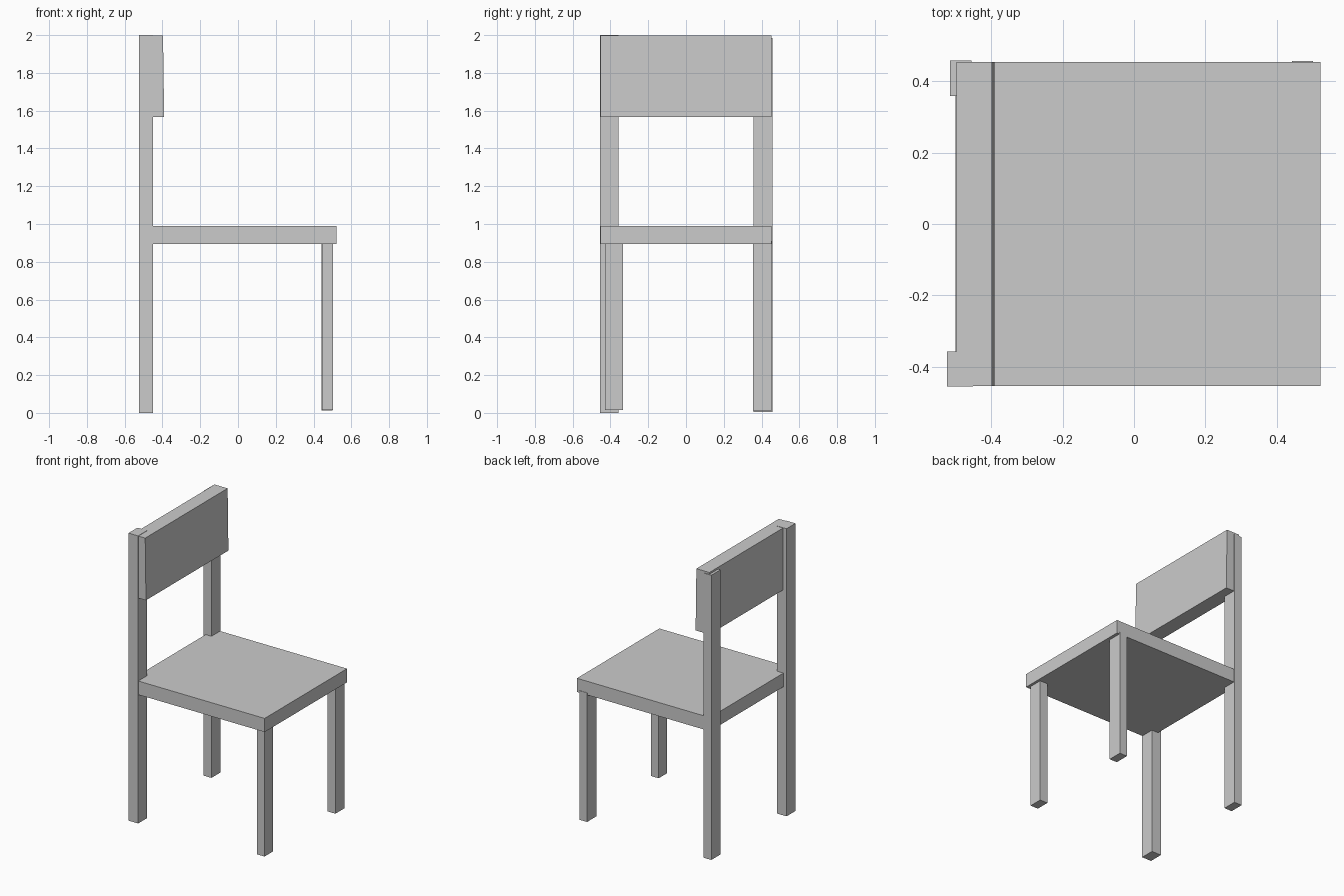
import bpy
import bmesh
from mathutils import Vector

if "Cube" in bpy.data.objects:
    bpy.data.objects.remove(bpy.data.objects["Cube"])


def box(name, x, y, z):
    """Axis-aligned box from (min, max) ranges."""
    bm = bmesh.new()
    bmesh.ops.create_cube(bm, size=1)
    for v in bm.verts:
        v.co = Vector([lo + (c + 0.5) * (hi - lo) for c, (lo, hi) in zip(v.co, (x, y, z))])
    mesh = bpy.data.meshes.new(name)
    bm.to_mesh(mesh)
    bm.free()
    obj = bpy.data.objects.new(name, mesh)
    bpy.context.collection.objects.link(obj)
    return obj


# Seat slab
box("seat", (-0.50, 0.522), (-0.453, 0.453), (0.895, 0.99))

# Rear posts run from the floor to the top of the backrest
box("rear_post_near", (-0.524, -0.45), (-0.455, -0.357), (0.0, 2.0))
box("rear_post_far", (-0.515, -0.455), (0.358, 0.457), (0.005, 1.985))

# Front legs, tucked slightly into the seat
box("front_leg_near", (0.444, 0.504), (-0.428, -0.333), (0.015, 0.91))
box("front_leg_far", (0.442, 0.501), (0.355, 0.456), (0.013, 0.91))

# Backrest panel, front face leaning back a touch
backrest = box("backrest", (-0.497, -0.397), (-0.453, 0.453), (1.567, 1.998))
for v in backrest.data.vertices:
    if v.co.x > -0.45 and v.co.z < 1.6:
        v.co.x = -0.391
